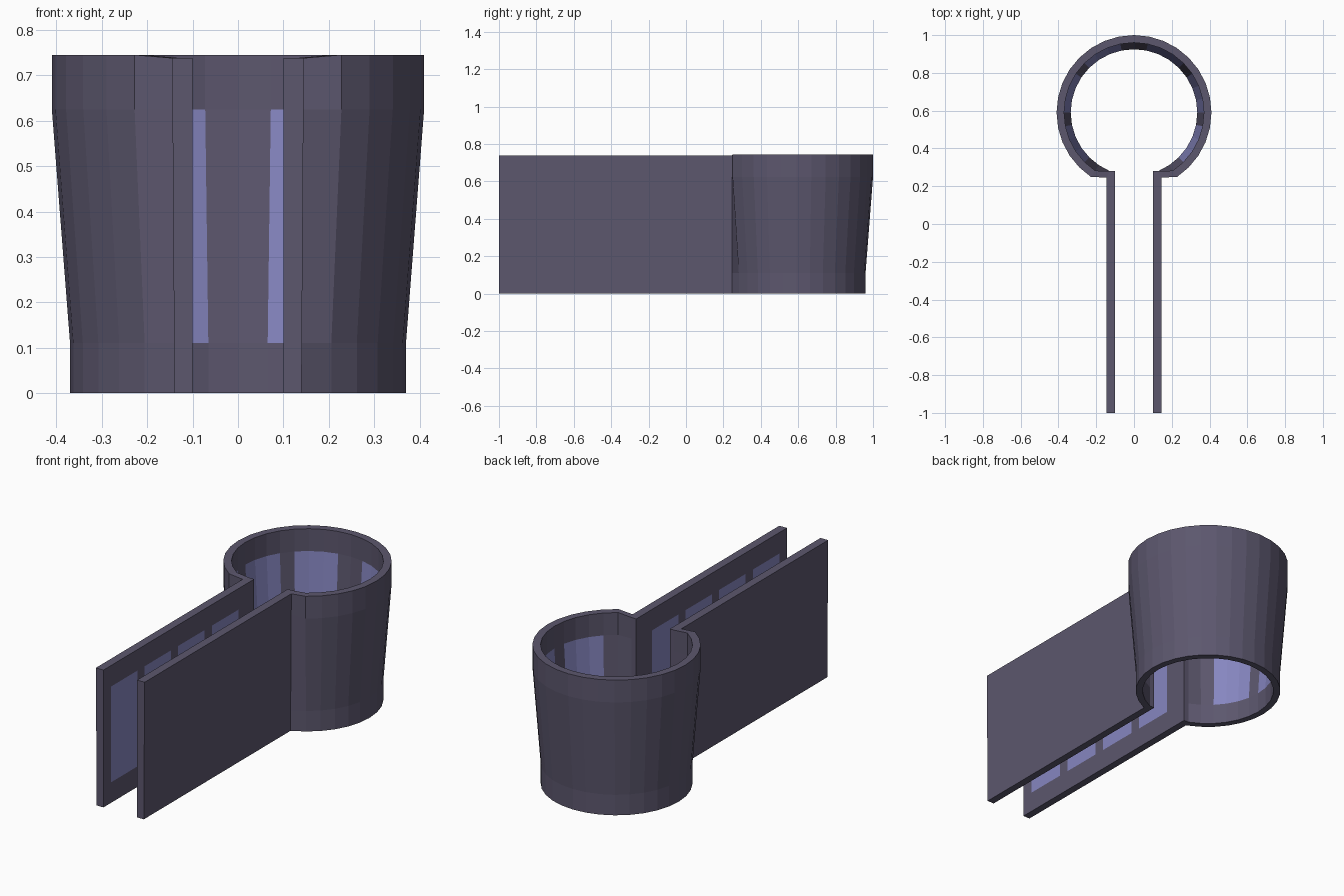
import bpy, bmesh, math

if "Cube" in bpy.data.objects:
    bpy.data.objects.remove(bpy.data.objects["Cube"])


def material(name, rgb):
    m = bpy.data.materials.new(name)
    m.diffuse_color = (*rgb, 1)
    m.use_nodes = True
    m.node_tree.nodes["Principled BSDF"].inputs["Base Color"].default_value = m.diffuse_color
    return m


BODY = material("dark_violet_grey", (0.107, 0.095, 0.155))
PANEL = material("pale_violet_panel", (0.24, 0.24, 0.53))


def loft(name, loops, is_panel, caps=False):
    """Skin closed loops together, then mirror the half across x = 0."""
    bm = bmesh.new()
    rows = [[bm.verts.new(p) for p in loop] for loop in loops]
    n = len(rows[0])
    for i in range(len(rows) - 1):
        for j in range(n):
            k = (j + 1) % n
            f = bm.faces.new((rows[i][j], rows[i][k], rows[i + 1][k], rows[i + 1][j]))
            f.material_index = int(is_panel(i, j))
    if caps:
        bm.faces.new(rows[0])
        bm.faces.new(rows[-1])
    bmesh.ops.recalc_face_normals(bm, faces=bm.faces[:])
    me = bpy.data.meshes.new(name)
    bm.to_mesh(me)
    bm.free()
    me.materials.append(BODY)
    me.materials.append(PANEL)
    ob = bpy.data.objects.new(name, me)
    bpy.context.collection.objects.link(ob)
    mod = ob.modifiers.new("mirror", 'MIRROR')
    mod.use_clip = True
    mod.merge_threshold = 0.0005
    return ob


LOW, HIGH, TOP, WALL_TOP = 0.11, 0.625, 0.745, 0.738
CENTRE_Y = 0.59


def outer_x(z):
    return 0.14 + 0.005 * z / WALL_TOP


# Round collar: flared wall section swept around 32 sides, open at the front
section = [(0.37, 0), (0.37, LOW), (0.41, HIGH), (0.41, TOP),
           (0.37, TOP), (0.37, HIGH), (0.335, LOW), (0.335, 0)]
stations = []
for i in range(14):
    a = i * math.tau / 32
    stations.append([(r * math.sin(a), CENTRE_Y + r * math.cos(a), z) for r, z in section])
# last station meets the straight wall
end = []
for j, (r, z) in enumerate(section):
    z = min(z, WALL_TOP)
    end.append((outer_x(z), 0.246, z) if j < 4 else (0.128, 0.28, z))
stations.append(end)
loft("round_collar", stations, lambda i, j: j == 5 and i % 4 != 0 and i < 12)

# Straight side walls with four inset-coloured panels on the inner face
cuts = []
for k in range(4):
    y = -0.935 + 0.285 * k
    cuts += [y, y + 0.225]
levels = []
for z in (0, LOW, HIGH, WALL_TOP):
    x = outer_x(z)
    loop = [(x, -1, z), (x, 0.246, z), (0.128, 0.28, z), (0.10, 0.28, z)]
    loop += [(0.10, y, z) for y in reversed(cuts)] + [(0.10, -1, z)]
    levels.append(loop)
loft("side_walls", levels, lambda i, j: i == 1 and j in (4, 6, 8, 10), caps=True)
